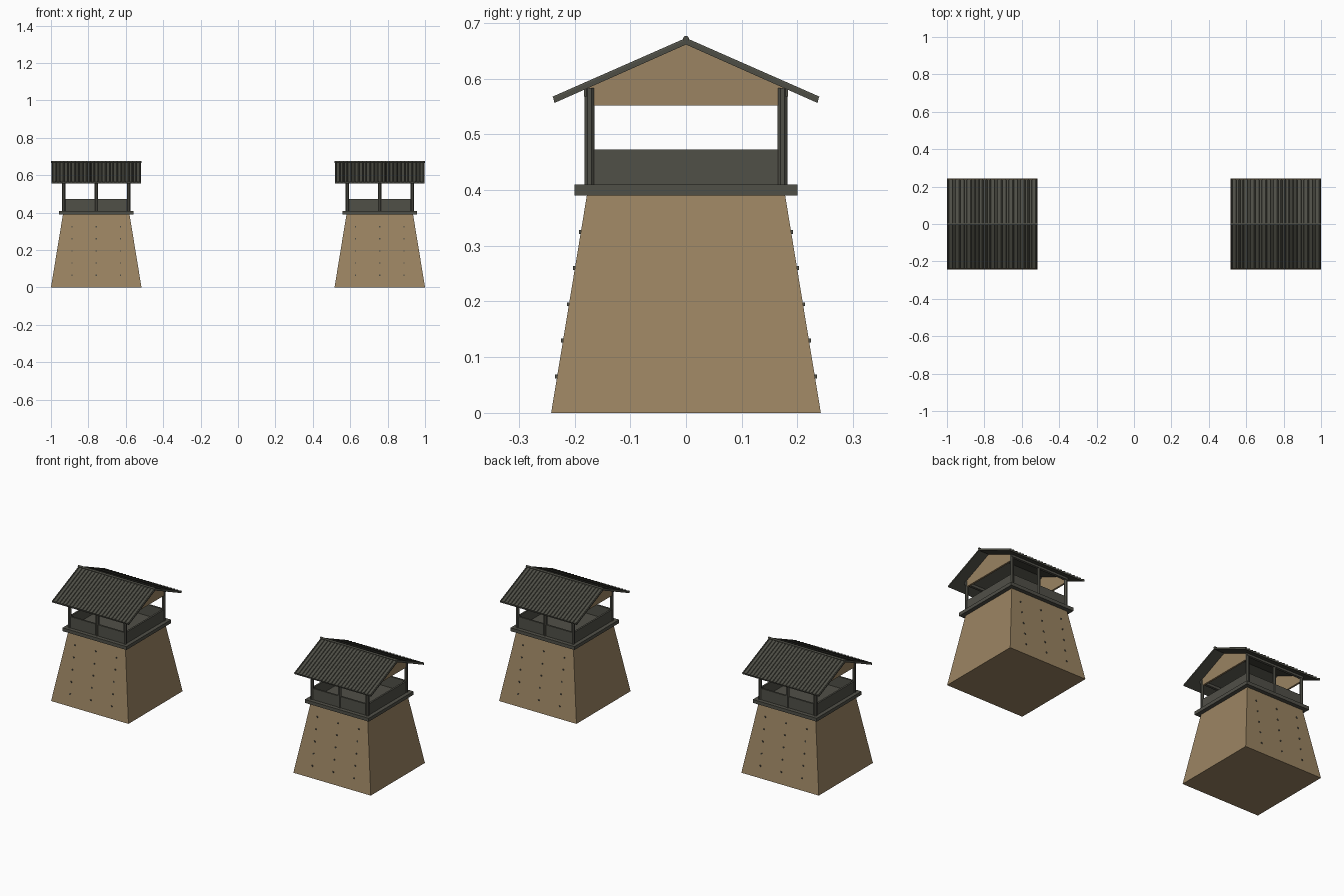
import bpy, bmesh, math
from mathutils import Vector, Matrix

if "Cube" in bpy.data.objects:
    bpy.data.objects.remove(bpy.data.objects["Cube"])


def material(name, color):
    m = bpy.data.materials.new(name)
    m.diffuse_color = (*color, 1)
    m.use_nodes = True
    m.node_tree.nodes["Principled BSDF"].inputs["Base Color"].default_value = m.diffuse_color
    return m


TAN = material("tan plaster", (0.325, 0.230, 0.122))
WOOD = material("dark wood", (0.081, 0.080, 0.064))
ROOF = material("dark roof tile", (0.076, 0.076, 0.060))


def finish(name, bm, mat, smooth=False):
    bmesh.ops.recalc_face_normals(bm, faces=bm.faces[:])
    me = bpy.data.meshes.new(name)
    bm.to_mesh(me)
    bm.free()
    me.materials.append(mat)
    for p in me.polygons:
        p.use_smooth = smooth and len(p.vertices) == 4
    ob = bpy.data.objects.new(name, me)
    bpy.context.collection.objects.link(ob)
    return ob


def add_box(bm, c, s):
    bmesh.ops.create_cube(bm, size=1, matrix=Matrix.Translation(c) @ Matrix.Diagonal((*s, 1)))


def add_rod(bm, a, b, r, n=8):
    a, b = Vector(a), Vector(b)
    rot = (b - a).to_track_quat('Z', 'Y').to_matrix().to_4x4()
    spin = Matrix.Rotation(math.pi / n, 4, 'Z')
    bmesh.ops.create_cone(bm, cap_ends=True, segments=n, radius1=r, radius2=r,
                          depth=(b - a).length,
                          matrix=Matrix.Translation((a + b) / 2) @ rot @ spin)


def add_prism(bm, profile, x0, x1):
    # extrude a (y, z) outline along x
    ends = [[bm.verts.new((x, y, z)) for y, z in profile] for x in (x0, x1)]
    bm.faces.new(ends[0])
    bm.faces.new(ends[1])
    n = len(profile)
    for i in range(n):
        j = (i + 1) % n
        bm.faces.new((ends[0][i], ends[0][j], ends[1][j], ends[1][i]))


BASE, TOP, H = 0.242, 0.178, 0.39      # tapered body
POST = 0.173                           # post centre offset
RIDGE, EAVE_Y, SLOPE = 0.669, 0.238, 0.44


def tower(cx, side):
    # tapered body
    bm = bmesh.new()
    bmesh.ops.create_cone(bm, cap_ends=True, segments=4, radius1=BASE * math.sqrt(2),
                          radius2=TOP * math.sqrt(2), depth=H,
                          matrix=Matrix.Translation((cx, 0, H / 2)) @ Matrix.Rotation(math.pi / 4, 4, 'Z'))
    finish(side + "_tower_body", bm, TAN)

    # small beam ends on the front and back walls
    bm = bmesh.new()
    for row in range(1, 6):
        z = 0.065 * row
        y = BASE - (BASE - TOP) * z / H
        for x in (-0.13, 0, 0.13):
            for s in (-1, 1):
                add_box(bm, (cx + x, s * (y - 0.002), z), (0.007, 0.011, 0.007))
    finish(side + "_beam_ends", bm, WOOD)

    # platform slab
    bm = bmesh.new()
    add_box(bm, (cx, 0, 0.4), (0.4, 0.4, 0.019))
    finish(side + "_platform", bm, WOOD)

    # parapet panels
    bm = bmesh.new()
    for s in (-1, 1):
        add_box(bm, (cx, s * POST, 0.441), (2 * POST, 0.01, 0.064))
        add_box(bm, (cx + s * POST, 0, 0.441), (0.01, 2 * POST, 0.064))
    finish(side + "_parapet", bm, WOOD)

    # posts: corners plus the middle of the front and back
    bm = bmesh.new()
    for x in (-POST, 0, POST):
        for s in (-1, 1):
            add_rod(bm, (cx + x, s * POST, 0.405), (cx + x, s * POST, 0.583), 0.0098)
    finish(side + "_posts", bm, WOOD)

    # eave plates above the posts
    bm = bmesh.new()
    for s in (-1, 1):
        add_box(bm, (cx, s * 0.176, 0.575), (0.36, 0.014, 0.014))
    finish(side + "_eave_plates", bm, WOOD)

    # gable panels
    bm = bmesh.new()
    gy, gz = 0.178, RIDGE - 0.006
    outline = [(-gy, 0.552), (gy, 0.552), (gy, gz - gy * SLOPE), (0, gz), (-gy, gz - gy * SLOPE)]
    for s in (-1, 1):
        add_prism(bm, outline, cx + s * POST - 0.005, cx + s * POST + 0.005)
    finish(side + "_gables", bm, TAN)

    # folded roof sheet
    bm = bmesh.new()
    ez, t = RIDGE - EAVE_Y * SLOPE, 0.008
    add_prism(bm, [(-EAVE_Y, ez), (0, RIDGE), (EAVE_Y, ez),
                   (EAVE_Y - 0.002, ez - t), (0, RIDGE - t), (-EAVE_Y + 0.002, ez - t)],
              cx - 0.24, cx + 0.24)
    finish(side + "_roof_sheet", bm, ROOF)

    # tile ribs running down both slopes
    bm = bmesh.new()
    count = 24
    for i in range(count):
        x = cx - 0.235 + 0.47 * i / (count - 1)
        for s in (-1, 1):
            add_rod(bm, (x, 0, RIDGE), (x, s * EAVE_Y, ez), 0.0042, 6)
    finish(side + "_roof_ribs", bm, ROOF)

    # ridge cap
    bm = bmesh.new()
    add_rod(bm, (cx - 0.241, 0, 0.6715), (cx + 0.241, 0, 0.6715), 0.0055, 10)
    finish(side + "_ridge_cap", bm, ROOF, True)


for sx, side in ((-1, "left"), (1, "right")):
    tower(sx * 0.758, side)
